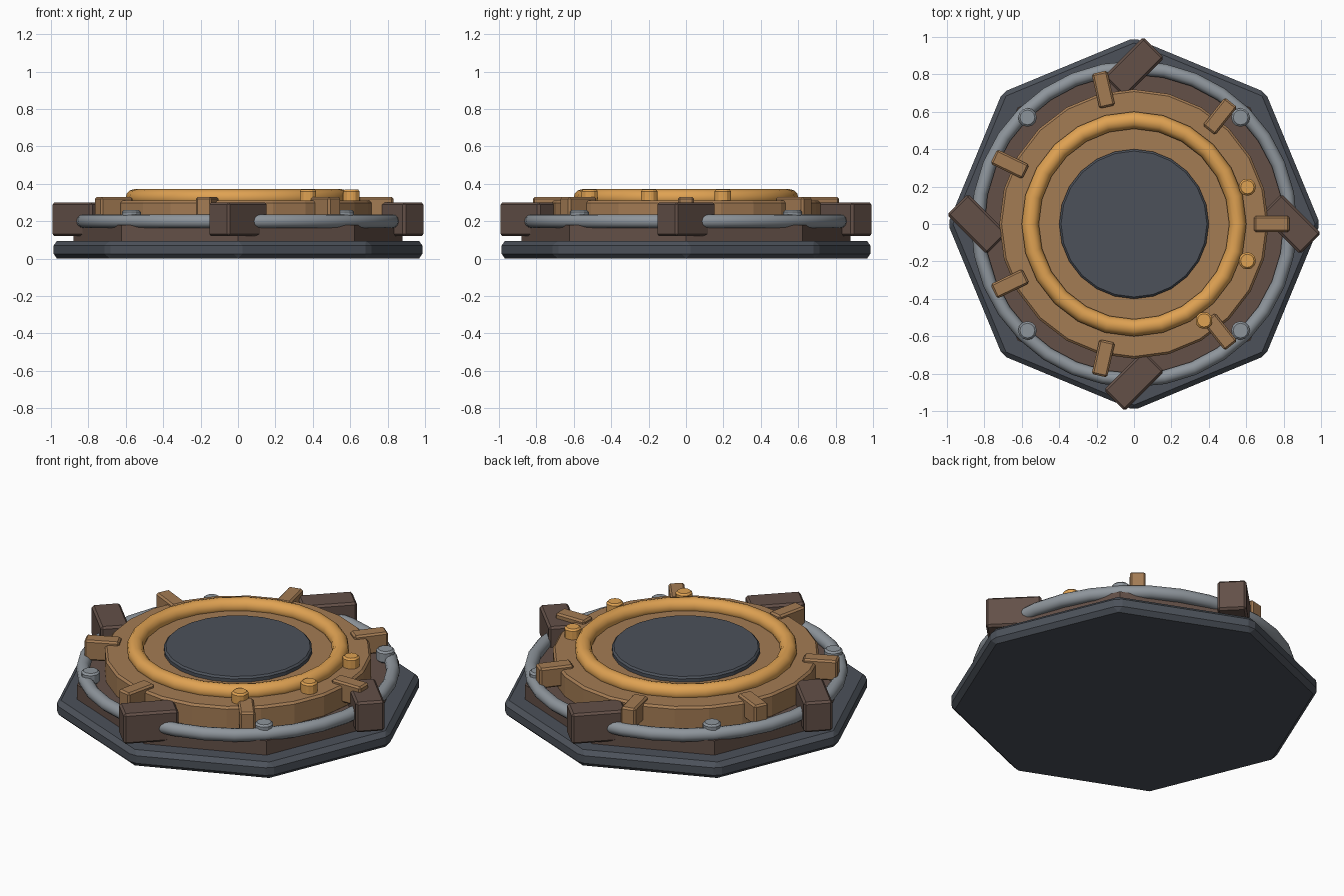
import bpy
from math import radians, cos, sin, pi

if "Cube" in bpy.data.objects:
    bpy.data.objects.remove(bpy.data.objects["Cube"], do_unlink=True)


def material(name, rgb):
    m = bpy.data.materials.new(name)
    m.use_nodes = True
    color = (*rgb, 1)
    m.diffuse_color = color
    m.node_tree.nodes["Principled BSDF"].inputs["Base Color"].default_value = color
    return m


slate = material("dark slate", (.072, .083, .102))
brown = material("dark brown", (.125, .08, .064))
tan = material("tan", (.37, .2, .088))
gold = material("gold", (.74, .36, .085))
steel = material("steel grey", (.27, .3, .33))


def finish(name, mat, bevel=0, smooth=False):
    ob = bpy.context.object
    ob.name = name
    ob.data.materials.append(mat)
    if bevel:
        mod = ob.modifiers.new("bevel", "BEVEL")
        mod.width = bevel
        mod.segments = 1
        mod.limit_method = 'ANGLE'
        mod.angle_limit = radians(30)
    if smooth:
        bpy.ops.object.shade_smooth_by_angle(angle=radians(50))
    return ob


def polar(radius, degrees, z=0):
    a = radians(degrees)
    return (radius * cos(a), radius * sin(a), z)


def prism(name, mat, sides, radius, z0, z1, at=(0, 0), turn=0, bevel=0, smooth=False):
    # Cylinder with its first corner on +x when turn is zero
    bpy.ops.mesh.primitive_cylinder_add(
        vertices=sides, radius=radius, depth=z1 - z0,
        location=(at[0], at[1], (z0 + z1) / 2), rotation=(0, 0, radians(turn)))
    return finish(name, mat, bevel, smooth)


def box(name, mat, size, location, turn, bevel):
    bpy.ops.mesh.primitive_cube_add(size=1, location=location, rotation=(0, 0, radians(turn)))
    bpy.context.object.scale = size
    bpy.ops.object.transform_apply(location=False, rotation=False, scale=True)
    return finish(name, mat, bevel)


def ring(name, mat, major, minor, z, steps):
    bpy.ops.mesh.primitive_torus_add(
        major_radius=major, minor_radius=minor, major_segments=steps,
        minor_segments=12, location=(0, 0, z))
    return finish(name, mat, smooth=True)


# Stacked body
prism("base_plate", slate, 8, .995, 0, .095, bevel=.025)
prism("lower_deck", brown, 8, .88, .09, .18)
prism("drum", tan, 24, .72, .17, .31, bevel=.012)
prism("center_disc", slate, 24, .4, .29, .34, bevel=.01)

# Rings
ring("top_ring", gold, .555, .046, .325, 24)
ring("outer_pipe", steel, .835, .037, .2, 32)

# Corner blocks gripping the pipe, and pipe bolts between them
for i in range(4):
    a = 90 * i
    box(f"clamp_block_{i + 1}", brown, (.3, .157, .18), polar(.838, a, .21), a - 45, .012)
    prism(f"pipe_bolt_{i + 1}", steel, 12, .05, .19, .26, polar(.806, a + 45), bevel=.01)

# Radial tabs around the drum
for i in range(7):
    a = 360 / 7 * i
    box(f"drum_tab_{i + 1}", tan, (.19, .085, .12), polar(.737, a, .27), a, .01)

# Studs on one side of the drum
for i, a in enumerate((18, -18, -54)):
    prism(f"stud_{i + 1}", gold, 12, .046, .29, .37, polar(.637, a), bevel=.01)
